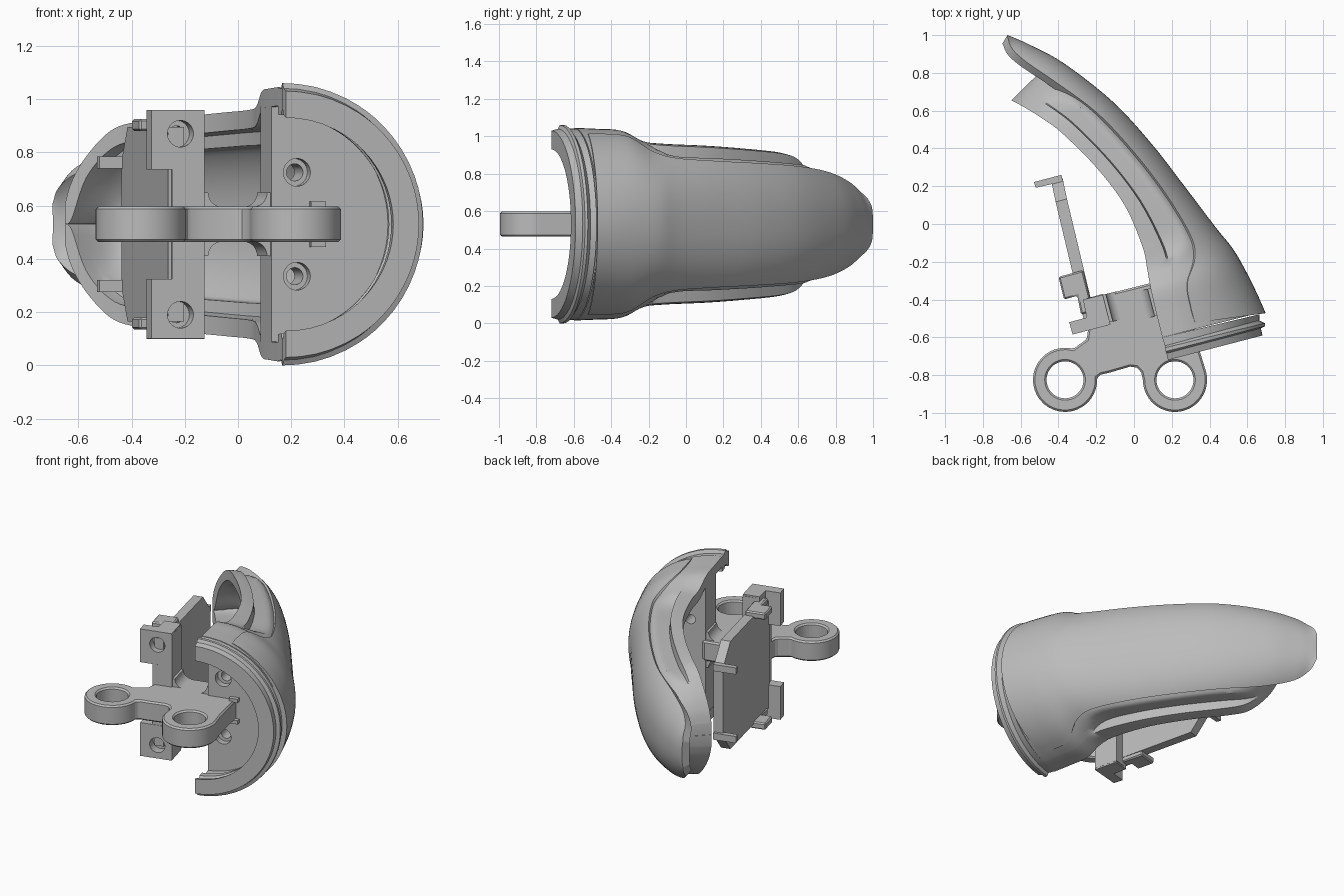
import bpy
import bmesh
import math
from mathutils import Vector

MID = 0.53                      # height of the mirror plane
TILT = math.radians(14.5)       # turn of the mounting frame about z

if "Cube" in bpy.data.objects:
    bpy.data.objects.remove(bpy.data.objects["Cube"])

grey = bpy.data.materials.new("plain_grey")
grey.use_nodes = True
grey.diffuse_color = (0.5, 0.5, 0.5, 1)
grey.node_tree.nodes["Principled BSDF"].inputs["Base Color"].default_value = (0.5, 0.5, 0.5, 1)


def shade(obj, angle=35):
    bpy.ops.object.select_all(action="DESELECT")
    obj.select_set(True)
    bpy.context.view_layer.objects.active = obj
    bpy.ops.object.shade_smooth_by_angle(angle=math.radians(angle))


def loft(name, rings, hollow=False, smooth=35):
    """Skin closed rings of equal length; hollow rings are outer + reversed inner."""
    bm = bmesh.new()
    rows = [[bm.verts.new(p) for p in ring] for ring in rings]
    n = len(rows[0])
    for a, b in zip(rows, rows[1:]):
        for i in range(n):
            j = (i + 1) % n
            bm.faces.new((a[i], a[j], b[j], b[i]))
    for row in (rows[0], rows[-1]):
        if hollow:
            for i in range(n // 2 - 1):
                bm.faces.new((row[i], row[i + 1], row[n - 2 - i], row[n - 1 - i]))
        else:
            bm.faces.new(row)
    bmesh.ops.recalc_face_normals(bm, faces=bm.faces)
    mesh = bpy.data.meshes.new(name)
    bm.to_mesh(mesh)
    bm.free()
    mesh.materials.append(grey)
    obj = bpy.data.objects.new(name, mesh)
    bpy.context.collection.objects.link(obj)
    shade(obj, smooth)
    return obj


def prism(name, pts, z0, z1):
    return loft(name, [[(x, y, z) for x, y in pts] for z in (z0, z1)])


def mirrored_prism(name, pts, z0, z1):
    return [prism("upper_" + name, pts, z0, z1),
            prism("lower_" + name, pts, 2 * MID - z1, 2 * MID - z0)]


def drill(obj, x, y, z, r, depth, upright=False):
    bpy.ops.mesh.primitive_cylinder_add(vertices=40, radius=r, depth=depth, location=(x, y, z))
    cutter = bpy.context.object
    if not upright:
        cutter.rotation_euler = (math.pi / 2, 0, TILT)
    cutter.data.materials.append(grey)
    mod = obj.modifiers.new("hole", "BOOLEAN")
    mod.object, mod.operation, mod.solver = cutter, "DIFFERENCE", "EXACT"
    bpy.context.view_layer.objects.active = obj
    bpy.ops.object.modifier_apply(modifier=mod.name)
    bpy.data.objects.remove(cutter)
    shade(obj)


def bevel(obj, width):
    mod = obj.modifiers.new("edge", "BEVEL")
    mod.width, mod.segments, mod.limit_method = width, 1, "ANGLE"
    mod.angle_limit = math.radians(40)
    bpy.context.view_layer.objects.active = obj
    bpy.ops.object.modifier_apply(modifier=mod.name)
    shade(obj)


def refine(stations, steps=5):
    """Catmull-Rom interpolation of station tuples."""
    out, last = [], len(stations) - 1
    for k in range(last):
        p = [stations[min(max(k + d, 0), last)] for d in (-1, 0, 1, 2)]
        for s in range(steps):
            t = s / steps
            out.append([b + 0.5 * t * (c - a + t * (2 * a - 5 * b + 4 * c - d
                        + t * (3 * (b - c) + d - a))) for a, b, c, d in zip(*p)])
    return out + [list(stations[-1])]


def section(st, angles, floor=1.0, wall=None, scale=1.0):
    """Half superellipse from an inner point to an outer point, with lowered flanks."""
    ix, iy, ox, oy, h, power = st[:6]
    base, reach = Vector((ix, iy, MID)), Vector((ox - ix, oy - iy, 0))
    prof = []
    for a in angles[:-1]:
        r = math.radians(a)
        z = math.cos(r) ** power
        prof.append((math.sin(r) ** power, min(z, floor) if a > 13 else z))
    full = prof + [(1, 0)] + [(t, -z) for t, z in reversed(prof)]

    def place(ft, fz):
        return [base + reach * t * ft + Vector((0, 0, h * z * fz)) for t, z in full]
    ring = place(scale, scale)
    if wall:
        ring += reversed(place(1 - wall / reach.length, max(1 - wall / h, .01)))
    return ring


SIDE = [0, 6, 12.8, 14, 20, 27, 33, 37, 41, 46, 52, 58, 64, 70, 75, 80, 85, 90]

# Main hollow shell, with a lowered channel along each flank and a closed hood
shell = [(.15, -.60, .665, -.47, .515, 1, 1, .07), (.12, -.48, .625, -.355, .51, 1, 1, .07),
         (.09, -.35, .565, -.235, .50, .97, 1, .07), (.07, -.24, .50, -.14, .445, .92, .97, .07),
         (.045, -.12, .42, -.03, .43, .9, .85, .07), (-.05, .10, .26, .18, .42, .9, .84, .07),
         (-.20, .30, .08, .41, .405, .9, .84, .07), (-.38, .48, -.12, .63, .385, .9, .84, .07),
         (-.48, .555, -.25, .745, .35, .9, .88, .07), (-.57, .612, -.36, .82, .255, .9, 1, .08),
         (-.625, .642, -.42, .85, .16, .9, 1, .14), (-.65, .655, -.44, .86, .075, .9, 1, .075)]
loft("main_shell", [section(s, SIDE, s[6], s[7]) for s in refine(shell)], True)

# Raised outer panel running out to the flap
panel = [(.13, -.55, .697, -.472, .515, 1, 20), (.12, -.48, .65, -.365, .515, 1, 20),
         (.09, -.35, .59, -.245, .505, .97, 22), (.07, -.24, .523, -.13, .455, .92, 32),
         (.045, -.12, .438, -.025, .44, .9, 38), (-.05, .10, .275, .19, .43, .9, 40),
         (-.20, .30, .093, .425, .415, .9, 40), (-.38, .48, -.115, .65, .395, .9, 40),
         (-.55, .58, -.37, .85, .355, .9, 40), (-.72, .68, -.54, .943, .31, .9, 45),
         (-.78, .74, -.63, .984, .27, .9, 55), (-.77, .83, -.67, 1.0, .30, .9, 75)]
rings = []
for s in refine(panel):
    arc = [s[6] + (90 - s[6]) * i / 14 for i in range(15)]
    rings.append(section(s, arc, wall=.05))
loft("outer_panel", rings, True)

# Stepped collar at the open base
collar = [(.18, -.72, .68, -.59, .50, 1), (.172, -.685, .672, -.552, .51, 1),
          (.168, -.675, .695, -.54, .53, 1), (.165, -.655, .693, -.525, .53, 1),
          (.163, -.645, .663, -.51, .51, 1), (.15, -.60, .665, -.478, .512, 1)]
loft("base_collar", [section(s, SIDE, wall=.1) for s in collar], True, 25)

# Bulkhead closing the base, with two counterbored holes
bulkhead = loft("bulkhead", [section(s, SIDE, scale=.92) for s in
                             ((.125, -.50, .63, -.37, .50, 1), (.085, -.33, .55, -.21, .48, 1))])
for side in (-1, 1):
    z = MID + side * .195
    drill(bulkhead, .22, -.47, z, .052, .08)
    drill(bulkhead, .20, -.38, z, .032, .4)

# Two-eyed hinge arm
LOBES = [(-.365, -.825), (.217, -.825)]


def lobe(c, start, end):
    return [(c[0] + .17 * math.cos(math.radians(start + (end - start) * i / 28)),
             c[1] + .17 * math.sin(math.radians(start + (end - start) * i / 28))) for i in range(29)]


outline = lobe(LOBES[0], 75, 364) + [(-.175, -.797), (-.13, -.787), (-.02, -.755), (.015, -.76),
                                     (.038, -.785)]
outline += lobe(LOBES[1], 180, 375) + [(.35, -.68), (.29, -.40), (.08, -.315), (-.22, -.39), (-.25, -.61)]
arm = prism("hinge_arm", outline, MID - .067, MID + .067)
for x, y in LOBES:
    drill(arm, x, y, MID, .098, .4, True)
bevel(arm, .01)

# Flared webs joining the arm to the bracket and the bulkhead
for x, y, sign in ((-.155, -.45, 1), (.115, -.41, -1)):
    u = Vector((math.cos(TILT), math.sin(TILT))) * sign
    v = Vector((-math.sin(TILT), math.cos(TILT))) * .075
    ends = []
    for e in (-1, 1):
        c = Vector((x, y)) + v * e
        ring = [(c.x, c.y, MID - .12), (c.x, c.y, MID + .12)]
        for k in range(15):
            side = 1 if k < 8 else -1
            a = math.pi / 2 * (k if k < 8 else 14 - k) / 7
            p = c + u * (.025 + .055 * (1 - math.cos(a)))
            ring.append((p.x, p.y, MID + side * (.12 - .055 * math.sin(a))))
        ends.append(ring)
    loft("arm_web", ends)

# Small stops on the arm
mirrored_prism("arm_stop", [(.275, -.49), (.33, -.475), (.31, -.39), (.255, -.405)], .59, .615)

# Mounting bracket: upright bar, screw tabs and thin clips
bar = prism("bracket_bar", [(-.248, -.562), (-.125, -.53), (-.165, -.37), (-.255, -.395)],
            MID - .42, MID + .42)
tabs = mirrored_prism("screw_tab", [(-.343, -.52), (-.325, -.585), (-.125, -.533), (-.165, -.375),
                                    (-.27, -.40), (-.25, -.495)], MID + .205, MID + .43)
for tab in tabs:
    z = MID + (.34 if "upper" in tab.name else -.34)
    for part in (tab, bar):
        drill(part, -.215, -.56, z, .05, .13)
        drill(part, -.215, -.56, z, .03, .24)
    bevel(tab, .008)
for tab in mirrored_prism("clip", [(-.40, -.28), (-.27, -.245), (-.215, -.46), (-.28, -.48),
                                   (-.30, -.38), (-.37, -.40)], MID + .35, MID + .395):
    bevel(tab, .008)

# Flat plate with chamfered end corners and two hooks
rings = []
for x, y, h in ((-.232, -.515, .365), (-.385, .125, .365), (-.408, .235, .235)):
    rings.append([(x + d, y + d * .26, MID + z) for d, z in
                  ((-.03, -h), (.03, -h), (.03, h), (-.03, h))])
loft("back_plate", rings)
mirrored_prism("plate_hook", [(-.53, .222), (-.385, .26), (-.375, .225), (-.485, .2), (-.52, .192)],
               MID + .21, MID + .255)
